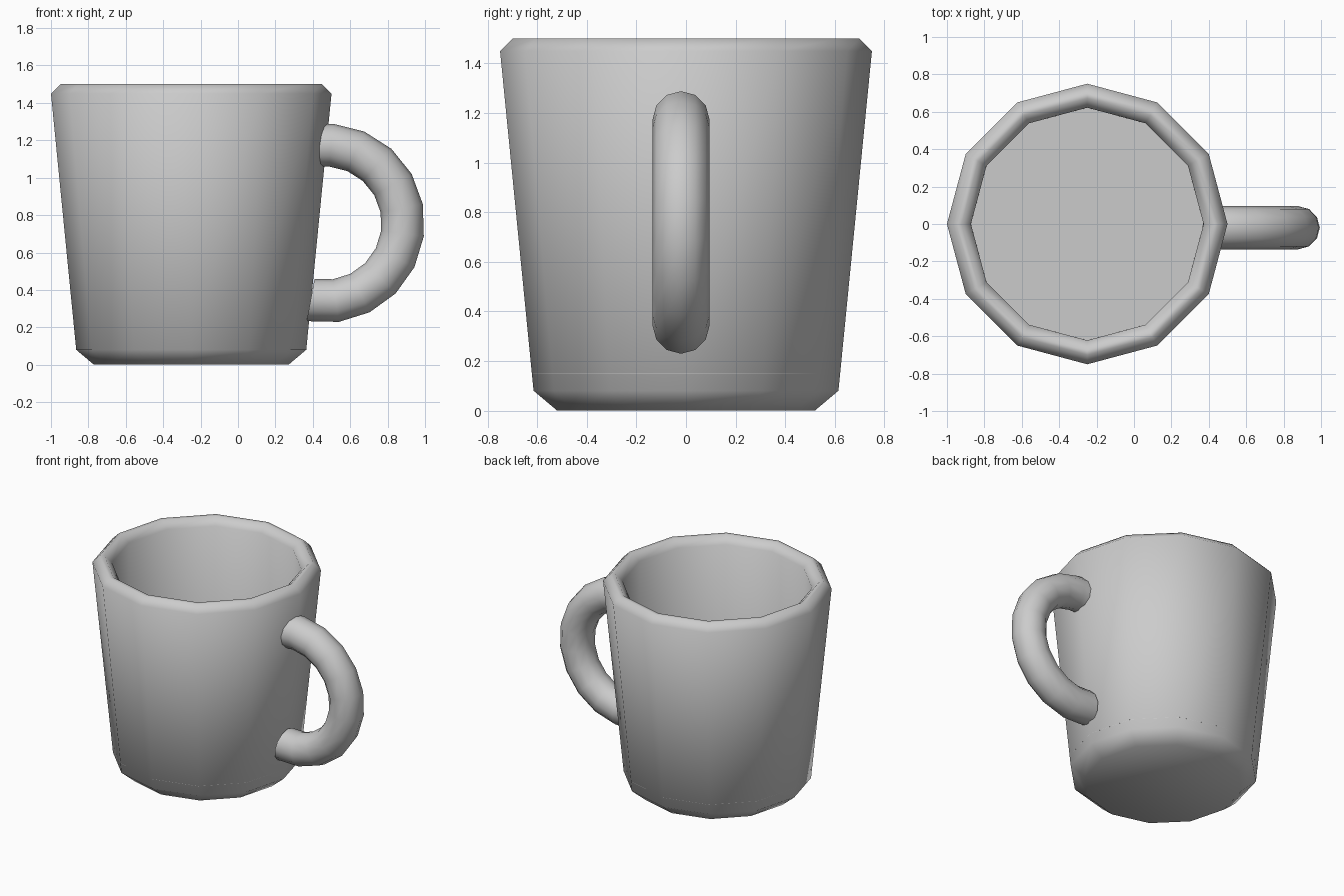
import bpy, bmesh, math
from mathutils import Vector

if "Cube" in bpy.data.objects:
    bpy.data.objects.remove(bpy.data.objects["Cube"])


def loft(name, rings):
    """Skin a list of equal-sized vertex rings and cap both ends."""
    bm = bmesh.new()
    loops = [[bm.verts.new(p) for p in ring] for ring in rings]
    n = len(loops[0])
    for a, b in zip(loops, loops[1:]):
        for i in range(n):
            j = (i + 1) % n
            bm.faces.new((a[i], a[j], b[j], b[i]))
    bm.faces.new(loops[0][::-1])
    bm.faces.new(loops[-1])
    bmesh.ops.recalc_face_normals(bm, faces=bm.faces)
    me = bpy.data.meshes.new(name)
    bm.to_mesh(me)
    bm.free()
    ob = bpy.data.objects.new(name, me)
    bpy.context.collection.objects.link(ob)
    bpy.ops.object.select_all(action='DESELECT')
    ob.select_set(True)
    bpy.context.view_layer.objects.active = ob
    bpy.ops.object.shade_smooth_by_angle(angle=math.radians(60))
    return ob


SIDES = 12
ANGLES = [math.tau * i / SIDES for i in range(SIDES)]

# Cup body: (radius, height) from underside, over the rim, to the inner floor
profile = [(0.52, 0), (0.615, 0.08), (0.75, 1.45), (0.70, 1.5),
           (0.672, 1.5), (0.622, 1.45), (0.622, 0.15)]
loft("cup_body", [[(-0.25 + r * math.cos(a), r * math.sin(a), z) for a in ANGLES]
                  for r, z in profile])

# Handle: round tube along an arc, with its ends buried in the cup wall
R, TUBE = 0.418, 0.115
CENTRE = Vector((0.465, -0.02, 0.757))
path = []
for k in range(11):
    t = math.radians(-100.6 + 18.6 * k)
    out = Vector((math.cos(t), 0, math.sin(t)))
    path.append((CENTRE + out * R, out))
t = math.radians(96)
out = Vector((math.cos(t), 0, math.sin(t)))
path.append((CENTRE + out * R, out))
loft("handle", [[c + TUBE * (math.cos(a) * o + Vector((0, math.sin(a), 0))) for a in ANGLES]
                for c, o in path])
